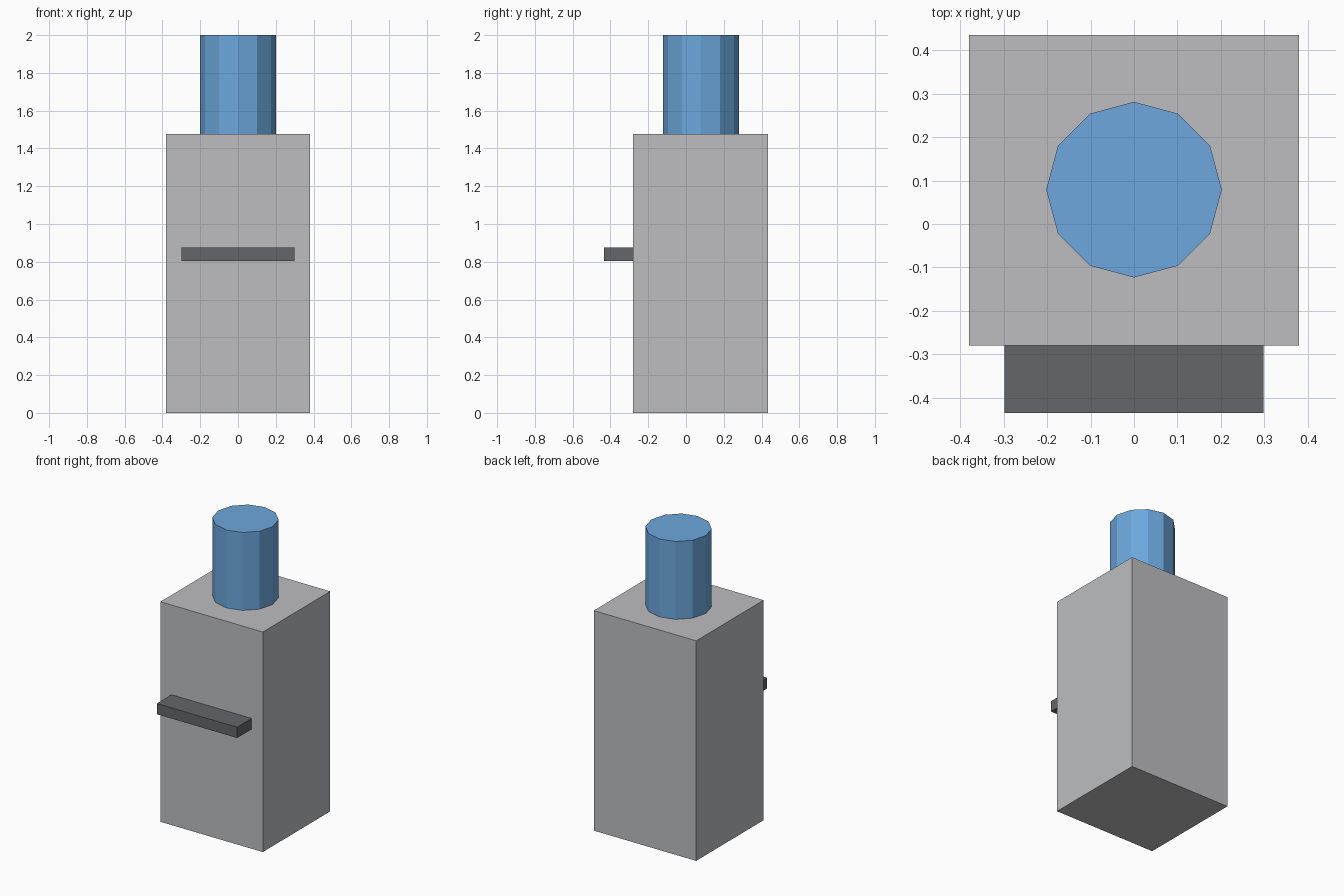
import bpy

# Remove the default object
if "Cube" in bpy.data.objects:
    bpy.data.objects.remove(bpy.data.objects["Cube"], do_unlink=True)


def make_material(name, rgb):
    mat = bpy.data.materials.new(name)
    mat.use_nodes = True
    color = (*rgb, 1.0)
    mat.diffuse_color = color
    mat.node_tree.nodes["Principled BSDF"].inputs["Base Color"].default_value = color
    return mat


def finish(name, mat):
    obj = bpy.context.object
    obj.name = name
    obj.data.name = name
    obj.data.materials.append(mat)
    return obj


def box(name, low, high, mat):
    center = [(a + b) / 2 for a, b in zip(low, high)]
    bpy.ops.mesh.primitive_cube_add(size=1, location=center)
    obj = finish(name, mat)
    obj.scale = [b - a for a, b in zip(low, high)]
    bpy.ops.object.transform_apply(location=False, rotation=False, scale=True)
    return obj


light_grey = make_material("light grey", (0.51, 0.515, 0.53))
dark_grey = make_material("dark grey", (0.125, 0.133, 0.145))
water_blue = make_material("water blue", (0.15, 0.39, 0.72))

# Cabinet and drip tray
box("cabinet", (-0.38, -0.28, 0), (0.38, 0.435, 1.477), light_grey)
box("drip_tray", (-0.298, -0.435, 0.803), (0.298, -0.28, 0.875), dark_grey)

# Twelve-sided flat-shaded bottle
bpy.ops.mesh.primitive_cylinder_add(
    vertices=12, radius=0.202, depth=0.523, location=(0, 0.079, 1.7385))
finish("water_bottle", water_blue)
